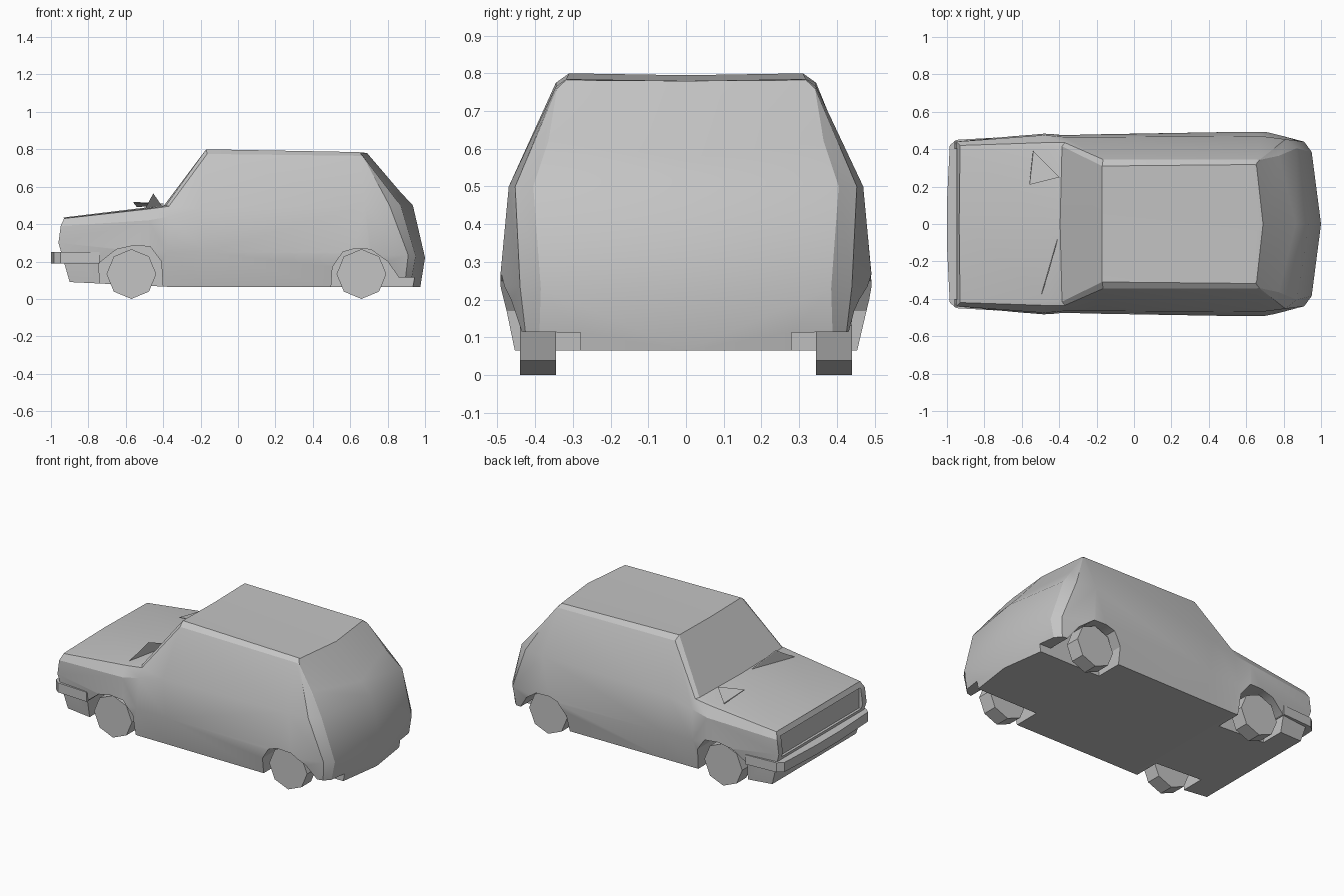
import bpy, bmesh, math

if "Cube" in bpy.data.objects:
    bpy.data.objects.remove(bpy.data.objects["Cube"])

paint = bpy.data.materials.new("light grey")
paint.diffuse_color = (0.55, 0.55, 0.55, 1)
paint.use_nodes = True
paint.node_tree.nodes["Principled BSDF"].inputs["Base Color"].default_value = paint.diffuse_color


def finish(name, bm, smooth=None):
    bmesh.ops.remove_doubles(bm, verts=bm.verts, dist=0.0005)
    bmesh.ops.recalc_face_normals(bm, faces=bm.faces)
    me = bpy.data.meshes.new(name)
    bm.to_mesh(me)
    bm.free()
    me.materials.append(paint)
    ob = bpy.data.objects.new(name, me)
    bpy.context.collection.objects.link(ob)
    if smooth:
        shade(ob, smooth)
    return ob


def shade(ob, angle):
    bpy.ops.object.select_all(action='DESELECT')
    ob.select_set(True)
    bpy.context.view_layer.objects.active = ob
    bpy.ops.object.shade_smooth_by_angle(angle=math.radians(angle))


def prism(name, points, to3d, a, b):
    """Extrude a 2D outline between depths a and b."""
    bm = bmesh.new()
    lo = [bm.verts.new(to3d(p, a)) for p in points]
    hi = [bm.verts.new(to3d(p, b)) for p in points]
    bm.faces.new(lo)
    bm.faces.new(hi)
    n = len(points)
    for i in range(n):
        j = (i + 1) % n
        bm.faces.new((lo[i], lo[j], hi[j], hi[i]))
    return finish(name, bm)


def cut(ob, cutter):
    cutter.hide_render = True
    m = ob.modifiers.new("cut", 'BOOLEAN')
    m.operation = 'DIFFERENCE'
    m.solver = 'EXACT'
    m.object = cutter
    bpy.context.view_layer.objects.active = ob
    bpy.ops.object.modifier_apply(modifier=m.name)
    bpy.data.objects.remove(cutter)


# body: half sections from nose to tail (sill, widest, belt, rail, roof edge), then centre (x, z)
nose = [(-.90, .42, .09), (-.96, .44, .30), (-.948, .44, .39), (-.93, .42, .43), (-.93, .40, .432)], (-.935, .435)
wing = [(-.48, .455, .07), (-.48, .485, .25), (-.48, .475, .42), (-.48, .435, .48), (-.46, .41, .488)], (-.44, .495)
cowl = [(-.38, .45, .065), (-.38, .475, .25), (-.37, .465, .44), (-.37, .435, .495), (-.385, .415, .50)], (-.395, .50)
screen = [(-.17, .45, .065), (-.17, .48, .25), (-.20, .465, .48), (-.165, .345, .775), (-.17, .31, .80)], (-.17, .795)
roof = [(.68, .455, .065), (.70, .495, .235), (.68, .47, .50), (.65, .345, .765), (.64, .318, .785)], (.66, .78)
flank = [(.89, .42, .065), (.91, .44, .235), (.81, .453, .50), (.67, .342, .76), (.65, .316, .784)], (.675, .78)
corner = [(.92, .39, .065), (.95, .385, .23), (.87, .405, .50), (.775, .365, .62), (.655, .315, .782)], (.69, .78)
tail = [(.975, 0, .065), (1.0, 0, .22), (.935, 0, .50), (.865, 0, .575), (.69, 0, .78)], (.69, .78)

bm = bmesh.new()
rings = []
for half, (cx, cz) in (nose, wing, cowl, screen, roof, flank, corner, tail):
    pts = half + [(cx, 0, cz)] + [(x, -y, z) for x, y, z in reversed(half)]
    rings.append([bm.verts.new(p) for p in pts])
n = len(rings[0])
for a, b in zip(rings, rings[1:]):
    for i in range(n):
        j = (i + 1) % n
        bm.faces.new((a[i], a[j], b[j], b[i]))
r = rings[0]
for i in range(4):
    bm.faces.new((r[i], r[i + 1], r[n - 2 - i], r[n - 1 - i]))
bm.faces.new((r[4], r[5], r[6]))
body = finish("car_body", bm)

# wheel arches and grille recess
front_arch = [(-.73, -.05), (-.745, .19), (-.65, .265), (-.56, .285), (-.47, .28), (-.41, .2), (-.395, -.05)]
rear_arch = [(.49, -.05), (.505, .17), (.56, .25), (.62, .268), (.71, .265), (.80, .2), (.86, .115),
             (1.1, .11), (1.1, -.05)]
for side in (1, -1):
    for outline in (front_arch, rear_arch):
        cut(body, prism("arch_cutter", outline, lambda p, y: (p[0], y, p[1]), side * .28, side * .7))
cut(body, prism("grille_cutter", [(-.40, .27), (.40, .27), (.40, .40), (-.40, .40)],
                lambda p, x: (x, p[0], p[1]), -1.1, -.935))
shade(body, 28)

# front bumper wrapping round the corners
edge = [(-.74, .462), (-.95, .45), (-.985, .42), (-1.0, .12)]
outline = edge + [(x, -y) for x, y in reversed(edge)]
prism("front_bumper", outline, lambda p, z: (p[0], p[1], z), .19, .25)

# eight-sided wheels
for wx, where in ((-.57, "front"), (.66, "rear")):
    for side, label in ((1, "left"), (-1, "right")):
        ring = [(wx + .133 * math.cos(k * math.pi / 4), .133 + .133 * math.sin(k * math.pi / 4))
                for k in range(8)]
        prism(f"{where}_{label}_wheel", ring, lambda p, y: (p[0], y, p[1]), side * .345, side * .44)


# loose triangular flaps on the bonnet
def flap(name, pts):
    bm = bmesh.new()
    lo = [bm.verts.new(p) for p in pts]
    hi = [bm.verts.new((x + .002, y, z + .004)) for x, y, z in pts]
    bm.faces.new(lo)
    bm.faces.new(hi)
    for i in range(3):
        j = (i + 1) % 3
        bm.faces.new((lo[i], lo[j], hi[j], hi[i]))
    finish(name, bm)


flap("left_bonnet_flap", [(-.54, .39, .49), (-.40, .25, .505), (-.56, .21, .515)])
flap("right_bonnet_flap", [(-.41, -.08, .495), (-.455, -.25, .56), (-.50, -.39, .475)])
